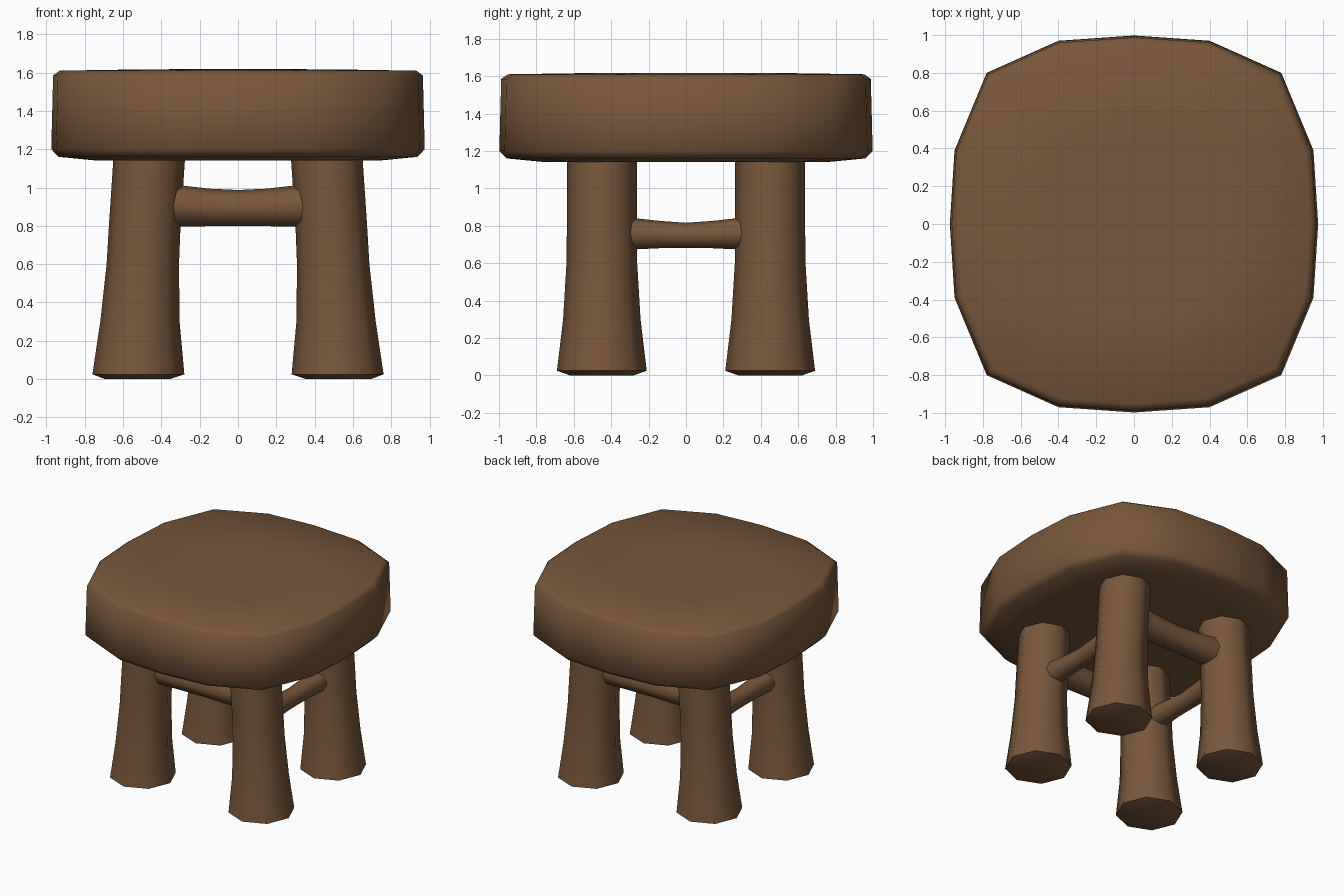
import bpy, bmesh, math
from mathutils import Vector

if "Cube" in bpy.data.objects:
    bpy.data.objects.remove(bpy.data.objects["Cube"])

wood = bpy.data.materials.new("brown_wood")
wood.diffuse_color = (0.19, 0.095, 0.043, 1)
wood.use_nodes = True
wood.node_tree.nodes["Principled BSDF"].inputs["Base Color"].default_value = wood.diffuse_color


def loft(name, rings, angle=180):
    """Skin a list of equal-length point rings and cap both ends."""
    bm = bmesh.new()
    loops = [[bm.verts.new(p) for p in ring] for ring in rings]
    n = len(loops[0])
    for a, b in zip(loops, loops[1:]):
        for i in range(n):
            j = (i + 1) % n
            bm.faces.new((a[i], a[j], b[j], b[i]))
    bm.faces.new(loops[0][::-1])
    bm.faces.new(loops[-1])
    bmesh.ops.recalc_face_normals(bm, faces=bm.faces)
    mesh = bpy.data.meshes.new(name)
    bm.to_mesh(mesh)
    bm.free()
    obj = bpy.data.objects.new(name, mesh)
    bpy.context.collection.objects.link(obj)
    mesh.materials.append(wood)
    bpy.ops.object.select_all(action='DESELECT')
    obj.select_set(True)
    bpy.context.view_layer.objects.active = obj
    bpy.ops.object.shade_smooth_by_angle(angle=math.radians(angle))
    return obj


def octagon(center, u, v, ru, rv):
    c, u, v = Vector(center), Vector(u), Vector(v)
    return [c + u * ru * math.cos(k * math.pi / 4) + v * rv * math.sin(k * math.pi / 4)
            for k in range(8)]


# Seat: rounded-square slab with sixteen sides and softened rims
quarter = [(0.975, 0), (0.95, 0.39), (0.78, 0.80), (0.40, 0.97)]
outline = quarter + [(0, 0.998)] + [(-x, y) for x, y in quarter[:0:-1]]
outline += [(-x, -y) for x, y in outline]
seat_profile = [(1.14, 0.75), (1.16, 0.96), (1.20, 1.0), (1.585, 0.99),
                (1.61, 0.955), (1.617, 0.5), (1.618, 0.2)]
loft("seat", [[(x * s, y * s, z) for x, y in outline] for z, s in seat_profile], 60)

# Legs: eight-sided, flared at the foot and leaning slightly inward
leg_profile = [(0, 0.525, 0.17), (0.025, 0.52, 0.24), (0.30, 0.512, 0.207),
               (0.60, 0.497, 0.189), (0.80, 0.487, 0.187), (1.16, 0.463, 0.187)]
for sx, side in ((-1, "left"), (1, "right")):
    for sy, end in ((-1, "front"), (1, "back")):
        loft(f"{end}_{side}_leg",
             [octagon((sx * x, sy * 0.45, z), (1, 0, 0), (0, 1, 0), r, r)
              for z, x, r in leg_profile], 60)

# Stretchers: round bars, slightly thinner in the middle
for s, end in ((-1, "front"), (1, "back")):
    loft(f"{end}_stretcher",
         [octagon((x, s * 0.45, z), (0, 1, 0), (0, 0, 1), r, r)
          for x, z, r in ((-0.42, 0.91, 0.115), (-0.15, 0.896, 0.098), (0, 0.893, 0.094),
                          (0.15, 0.896, 0.098), (0.42, 0.91, 0.115))], 60)
for s, side in ((-1, "left"), (1, "right")):
    loft(f"{side}_stretcher",
         [octagon((s * 0.488, y, z), (1, 0, 0), (0, 0, 1), r, r)
          for y, z, r in ((-0.40, 0.761, 0.093), (-0.14, 0.753, 0.073), (0, 0.748, 0.068),
                          (0.14, 0.753, 0.073), (0.40, 0.761, 0.093))], 60)
